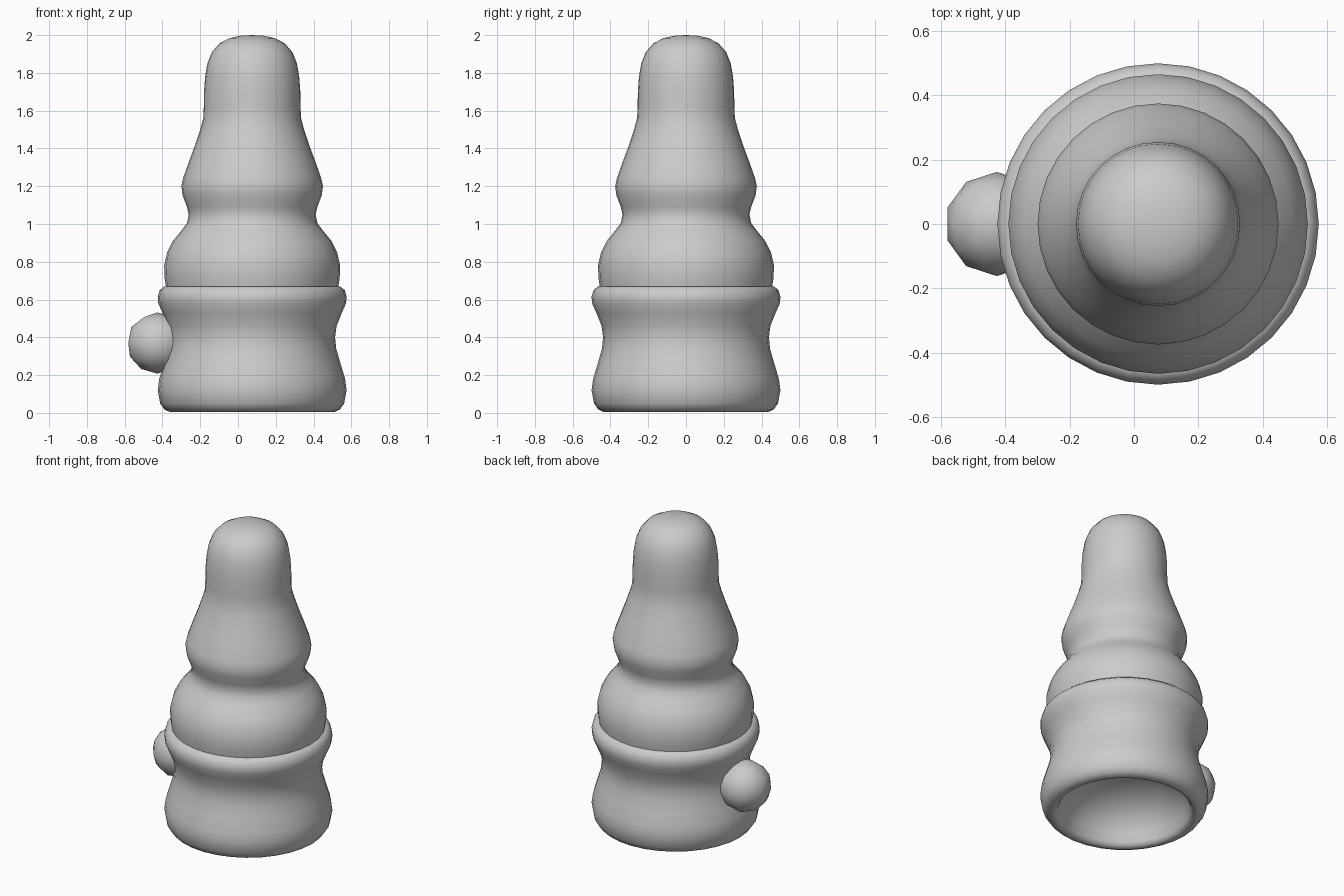
import bpy, bmesh, math

if "Cube" in bpy.data.objects:
    bpy.data.objects.remove(bpy.data.objects["Cube"])

CX = 0.075      # axis of the turned body
SIDES = 32


def lathe(name, profile):
    """Revolve an (r, z) profile around the body axis; r = 0 makes a pole."""
    bm = bmesh.new()
    rings = []
    for r, z in profile:
        if r == 0:
            rings.append([bm.verts.new((0, 0, z))] * SIDES)
        else:
            rings.append([bm.verts.new((r * math.cos(2 * math.pi * i / SIDES),
                                        r * math.sin(2 * math.pi * i / SIDES), z))
                          for i in range(SIDES)])
    for low, high in zip(rings, rings[1:]):
        for i in range(SIDES):
            j = (i + 1) % SIDES
            bm.faces.new(list(dict.fromkeys((low[i], low[j], high[j], high[i]))))
    bmesh.ops.recalc_face_normals(bm, faces=bm.faces)
    mesh = bpy.data.meshes.new(name)
    bm.to_mesh(mesh)
    bm.free()
    obj = bpy.data.objects.new(name, mesh)
    obj.location.x = CX
    bpy.context.collection.objects.link(obj)
    smooth(obj, 50)
    return obj


def smooth(obj, angle):
    bpy.ops.object.select_all(action='DESELECT')
    obj.select_set(True)
    bpy.context.view_layer.objects.active = obj
    bpy.ops.object.shade_smooth_by_angle(angle=math.radians(angle))


# Waisted base with a rounded hollow underneath and a flat top
lathe("base", [
    (0, 0.28), (0.14, 0.265), (0.26, 0.22), (0.34, 0.15), (0.38, 0.08),
    (0.395, 0.03), (0.41, 0.008), (0.435, 0.005), (0.465, 0.018), (0.487, 0.05),
    (0.50, 0.12), (0.492, 0.18), (0.468, 0.26), (0.445, 0.34), (0.439, 0.40),
    (0.447, 0.46), (0.475, 0.53), (0.497, 0.58), (0.50, 0.615), (0.49, 0.65),
    (0.468, 0.668), (0.44, 0.672), (0, 0.672)])

# Stacked upper body: round bulge, neck, flared skirt and domed top
lathe("upper_body", [
    (0, 0.66), (0.455, 0.66), (0.463, 0.71), (0.466, 0.78), (0.45, 0.85),
    (0.42, 0.91), (0.375, 0.965), (0.345, 1.005), (0.336, 1.05), (0.345, 1.09),
    (0.368, 1.15), (0.375, 1.20), (0.365, 1.245), (0.335, 1.33), (0.305, 1.41),
    (0.275, 1.50), (0.259, 1.56), (0.256, 1.62), (0.255, 1.70), (0.249, 1.78),
    (0.237, 1.85), (0.213, 1.91), (0.172, 1.957), (0.12, 1.984), (0.06, 1.997),
    (0, 2.0)])

# Low-poly ball on the side
bpy.ops.mesh.primitive_ico_sphere_add(subdivisions=2, radius=0.162,
                                      location=(-0.427, 0, 0.37))
knob = bpy.context.object
knob.name = "side_knob"
smooth(knob, 60)
